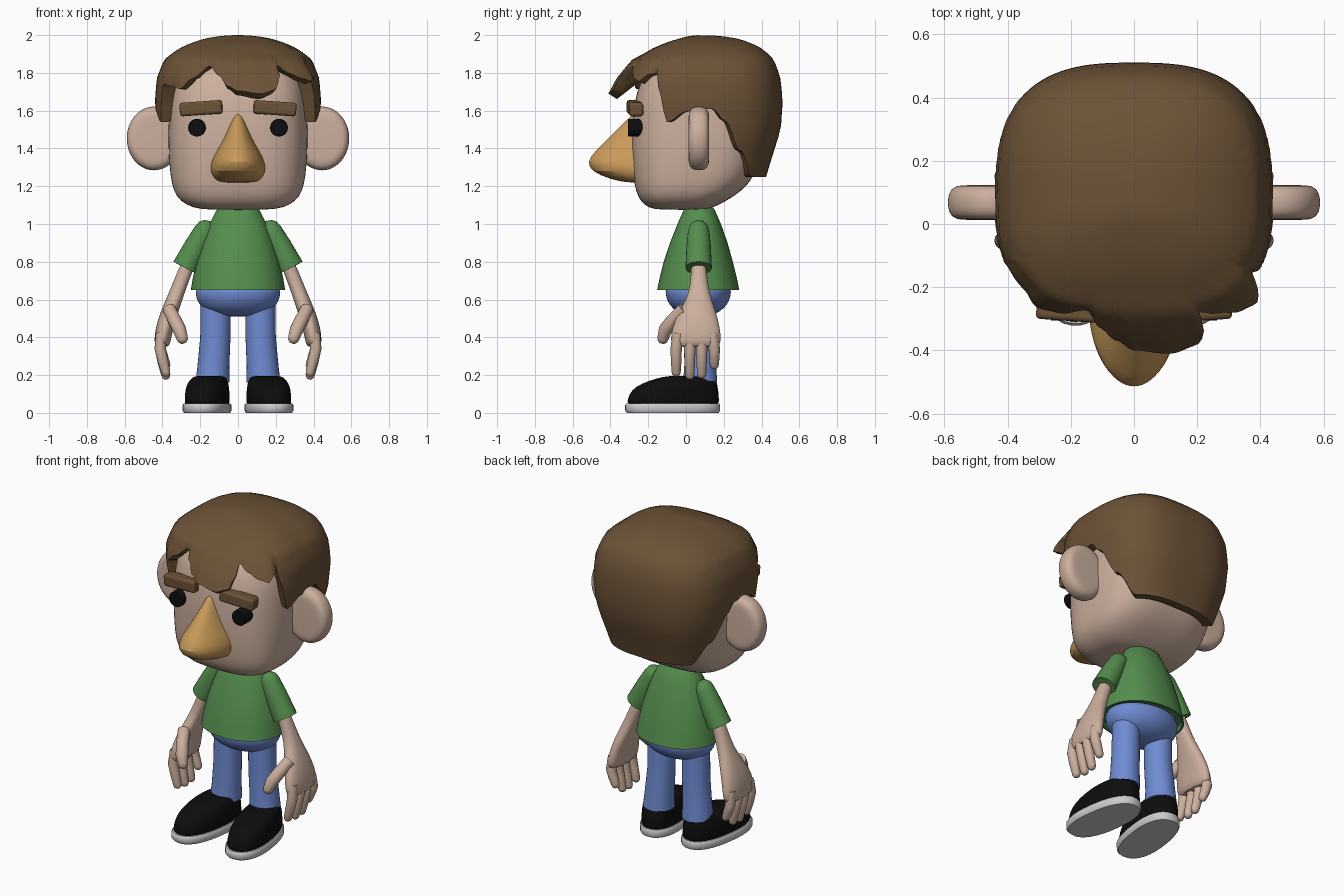
import bpy, bmesh, math
from mathutils import Vector

if "Cube" in bpy.data.objects:
    bpy.data.objects.remove(bpy.data.objects["Cube"])

COLORS = {"skin": (.60, .43, .34), "hair_brown": (.15, .085, .038), "nose_tan": (.58, .32, .10),
          "green": (.09, .27, .075), "denim": (.16, .26, .65), "black": (.004, .004, .004),
          "sole_grey": (.6, .6, .6)}
MATS = {}
for key, c in COLORS.items():
    MATS[key] = bpy.data.materials.new(key)
    MATS[key].diffuse_color = (*c, 1)


def finish(ob, color, angle=45):
    ob.data.materials.append(MATS[color])
    bpy.ops.object.select_all(action='DESELECT')
    ob.select_set(True)
    bpy.context.view_layer.objects.active = ob
    bpy.ops.object.shade_smooth_by_angle(angle=math.radians(angle))


def skin_rings(name, rings, color, sub=0, angle=45):
    """Closed surface through a list of equal-length point rings."""
    bm = bmesh.new()
    vs = [[bm.verts.new(p) for p in r] for r in rings]
    n = len(vs[0])
    for a, b in zip(vs, vs[1:]):
        for i in range(n):
            j = (i + 1) % n
            bm.faces.new((a[i], a[j], b[j], b[i]))
    bm.faces.new(vs[0])
    bm.faces.new(vs[-1])
    bmesh.ops.recalc_face_normals(bm, faces=bm.faces)
    me = bpy.data.meshes.new(name)
    bm.to_mesh(me)
    bm.free()
    ob = bpy.data.objects.new(name, me)
    bpy.context.collection.objects.link(ob)
    finish(ob, color, angle)
    if sub:
        m = ob.modifiers.new("smooth", 'SUBSURF')
        m.levels = m.render_levels = sub
    return ob


def loft(name, secs, color, power=2.0, side=1, sub=1, turn=0, pivot=(0, 0), seg=32):
    """Horizontal superellipse sections: (z, centre x, half width, front y, back y)."""
    rings = []
    for z, cx, w, yf, yb in secs:
        ring = []
        for i in range(seg):
            a = 2 * math.pi * i / seg
            c, s = math.cos(a), math.sin(a)
            k = (abs(c) ** power + abs(s) ** power) ** (-1 / power)
            x = cx + w * c * k - pivot[0]
            y = (yf + yb) / 2 + (yb - yf) / 2 * s * k - pivot[1]
            xr = x * math.cos(turn) - y * math.sin(turn) + pivot[0]
            yr = x * math.sin(turn) + y * math.cos(turn) + pivot[1]
            ring.append((side * xr, yr, z))
        rings.append(ring)
    return skin_rings(name, rings, color, sub)


def tube(name, pts, color, side=1, seg=16, tip=False, top=False):
    """Round tube through (x, y, z, radius); tip / top round off the ends."""
    pts = [(Vector(p[:3]), p[3]) for p in pts]

    def rounded(end, prev):
        d = (end[0] - prev[0]).normalized()
        return [(end[0] + d * end[1] * f, end[1] * g) for f, g in ((.5, .87), (.85, .53), (1, .08))]
    if tip:
        pts = pts + rounded(pts[-1], pts[-2])
    if top:
        pts = rounded(pts[0], pts[1])[::-1] + pts
    rings = []
    for i, (p, r) in enumerate(pts):
        d = (pts[min(i + 1, len(pts) - 1)][0] - pts[max(i - 1, 0)][0]).normalized()
        u = d.cross(Vector((1, 0, 0) if abs(d.y) > .9 else (0, 1, 0))).normalized()
        v = d.cross(u)
        ring = [p + (u * math.cos(2 * math.pi * k / seg) + v * math.sin(2 * math.pi * k / seg)) * r
                for k in range(seg)]
        rings.append([(side * q.x, q.y, q.z) for q in ring])
    return skin_rings(name, rings, color)


def interp(table, x, col, ease=False):
    for a, b in zip(table, table[1:]):
        if x <= b[0]:
            t = (x - a[0]) / (b[0] - a[0])
            t = t * t * (3 - 2 * t) if ease else t
            return a[col] + (b[col] - a[col]) * t
    return table[-1][col]


# Head
loft("head", [(1.075, 0, .16, -.14, .09), (1.085, 0, .24, -.20, .14), (1.12, 0, .305, -.24, .21),
              (1.17, 0, .34, -.265, .29), (1.25, 0, .358, -.28, .365), (1.4, 0, .37, -.288, .42),
              (1.58, 0, .368, -.283, .44), (1.7, 0, .358, -.262, .43), (1.8, 0, .33, -.22, .38),
              (1.88, 0, .26, -.13, .30), (1.92, 0, .12, -.02, .18)], "skin", power=3.0, seg=48)

# Nose
loft("nose", [(z, 0, w, yf, -.5 - yf) for z, w, yf in
              ((1.592, .012, -.27), (1.55, .035, -.315), (1.45, .075, -.415), (1.38, .118, -.487),
               (1.33, .143, -.525), (1.28, .149, -.505), (1.235, .125, -.40), (1.218, .09, -.30))],
     "nose_tan")

# Hair: dome profile (depth key, half width, front reach, back reach) around (0, HY)
HY, TOP, POW = .08, 2.0, 2.8
DOME = [(math.sqrt(TOP - z), w, f, b) for z, w, f, b in
        ((2.0, .002, .002, .002), (1.98, .18, .12, .20), (1.93, .31, .255, .32), (1.87, .39, .35, .385),
         (1.77, .43, .38, .42), (1.65, .44, .38, .432), (1.5, .425, .375, .422), (1.4, .40, .37, .39),
         (1.2, .34, .35, .33))]
# Hair edge: (angle from front, edge height, outward flare)
BACK = [(66, 1.54, 0), (80, 1.595, 0), (98, 1.61, 0), (106, 1.55, 0), (119, 1.39, 0),
        (134, 1.25, 0), (180, 1.25, 0)]
FRINGE = [(-61, 1.74, 0), (-50, 1.73, 0), (-42, 1.715, .02), (-34, 1.77, .01), (-23, 1.835, 0),
          (-14, 1.79, .04), (-7, 1.73, .07), (0, 1.705, .10), (14, 1.69, .115), (23, 1.71, .10),
          (27, 1.77, .08), (30, 1.84, .02), (36, 1.80, .03), (44, 1.77, .05), (50, 1.755, .06),
          (54, 1.79, .04), (58, 1.80, 0), (61, 1.70, 0)]
RIM = [(-a, z, e) for a, z, e in reversed(BACK)] + FRINGE + BACK


def hair_radius(a, z):
    key = math.sqrt(max(TOP - z, 0))
    w, f, b = (interp(DOME, key, c) for c in (1, 2, 3))
    h = f if math.cos(a) > 0 else b
    return (abs(math.sin(a) / w) ** POW + abs(math.cos(a) / h) ** POW) ** (-1 / POW)


STEPS, COLS = 20, 180
rings = [[] for _ in range(STEPS + 3)]
for i in range(COLS):
    deg = -180 + 360 * i / COLS
    a = math.radians(deg)
    zr, flare = interp(RIM, deg, 1, True), interp(RIM, deg, 2, True)
    col = []
    for k in range(1, STEPS + 1):
        z = TOP - (TOP - zr) * (k / STEPS) ** 2
        grow = max(0, (1.9 - z) / max(1.9 - zr, .01))
        col.append((hair_radius(a, z) + flare * grow, z))
    base = hair_radius(a, zr)
    col.append((base + flare - .045, zr - .25 * flare))
    col.append((base - .10, zr + .03 + .6 * flare))
    col.append((.01, 1.6))
    for ring, (r, z) in zip(rings, col):
        ring.append((r * math.sin(a), HY - r * math.cos(a), z))
skin_rings("hair", rings, "hair_brown", angle=50)

# Shirt body with a recessed hem
loft("shirt", [(1.11, 0, .07, .02, .12), (1.08, 0, .11, -.01, .15), (1.0, 0, .152, -.045, .185),
               (.9, 0, .19, -.085, .22), (.8, 0, .22, -.118, .248), (.72, 0, .238, -.138, .268),
               (.65, 0, .25, -.153, .282), (.65, 0, .238, -.141, .27), (.68, 0, .235, -.138, .267)],
     "green", power=2.15, sub=0, seg=48)

# Trouser hips
loft("hips", [(.69, 0, .22, -.105, .235), (.64, 0, .228, -.112, .242), (.59, 0, .218, -.10, .23),
              (.55, 0, .185, -.07, .20), (.52, 0, .13, -.02, .15), (.51, 0, .06, .03, .10)], "denim")

for s, label in ((1, "right"), (-1, "left")):
    # Legs and shoes
    tube(label + "_leg", [(.118, .07, .58, .08), (.12, .07, .4, .08), (.13, .075, .25, .084),
                          (.134, .075, .165, .09)], "denim", s, seg=32)
    place = dict(side=s, turn=math.radians(8), pivot=(.14, .1))
    loft(label + "_shoe", [(.04, .14, .112, -.315, .175), (.055, .14, .112, -.315, .175),
                           (.10, .14, .112, -.305, .173), (.14, .14, .108, -.27, .168),
                           (.17, .14, .098, -.20, .16), (.19, .14, .085, -.13, .15),
                           (.197, .14, .06, -.08, .12)], "black", power=2.4, **place)
    loft(label + "_sole", [(.0, .14, .115, -.315, .173), (.012, .14, .122, -.325, .18),
                           (.042, .14, .122, -.325, .18), (.05, .14, .116, -.318, .175)],
         "sole_grey", power=2.4, sub=0, **place)

    # Sleeves
    tube(label + "_sleeve", [(.175, .067, .965, .056), (.215, .067, .89, .064), (.28, .067, .768, .07),
                             (.279, .067, .77, .06), (.272, .067, .785, .055)], "green", s, seg=24, top=True)
    # Arm flowing into the palm
    loft(label + "_arm", [(.85, .24, .035, .03, .1), (.75, .28, .04, .028, .108), (.66, .315, .041, .02, .12),
                          (.60, .338, .044, .0, .135), (.53, .365, .047, -.04, .16),
                          (.45, .39, .047, -.075, .18), (.38, .4, .044, -.083, .187),
                          (.345, .402, .035, -.07, .175)], "skin", power=2.3, side=s)
    # Fingers and thumb
    for n, (y, z) in enumerate(((-.052, .215), (.02, .2), (.083, .205), (.15, .255))):
        tube(f"{label}_finger_{n + 1}", [(.405, y * .9 + .005, .42, .03), (.412, y, .34, .03),
                                         (.398, y, .27 + (z - .2) / 2, .028), (.382, y, z, .024)],
             "skin", s, tip=True)
    tube(label + "_thumb", [(.365, -.01, .55, .035), (.335, -.07, .49, .036), (.31, -.11, .44, .036),
                            (.295, -.122, .395, .03)], "skin", s, tip=True)

    # Ears
    skin_rings(label + "_ear", [[(s * (.445 + .145 * k * math.cos(t)), .068 + dy, 1.453 + .17 * k * math.sin(t))
                                 for t in (2 * math.pi * j / 32 for j in range(32))]
                                for dy, k in ((-.055, .6), (-.054, .8), (-.04, .95), (-.015, 1),
                                              (.015, 1), (.04, .95), (.054, .8), (.055, .6))], "skin", 1)
    # Eyes
    tube(label + "_eye", [(.217, -.306, 1.51, .044), (.217, -.302, 1.51, .047), (.217, -.22, 1.51, .047)],
         "black", s, seg=32)
    # Eyebrows
    bpy.ops.mesh.primitive_cube_add(size=1, location=(s * .195, -.27, 1.613),
                                    rotation=(0, math.radians(4 * s), math.radians(4 * s)))
    brow = bpy.context.object
    brow.name = label + "_eyebrow"
    brow.scale = (.225, .075, .072)
    bpy.ops.object.transform_apply(location=False, rotation=False, scale=True)
    bev = brow.modifiers.new("round", 'BEVEL')
    bev.width, bev.segments = .014, 3
    finish(brow, "hair_brown")

for m in bpy.data.materials:
    if m.users and not m.is_grease_pencil:
        m.use_nodes = True
        m.node_tree.nodes["Principled BSDF"].inputs["Base Color"].default_value = m.diffuse_color
